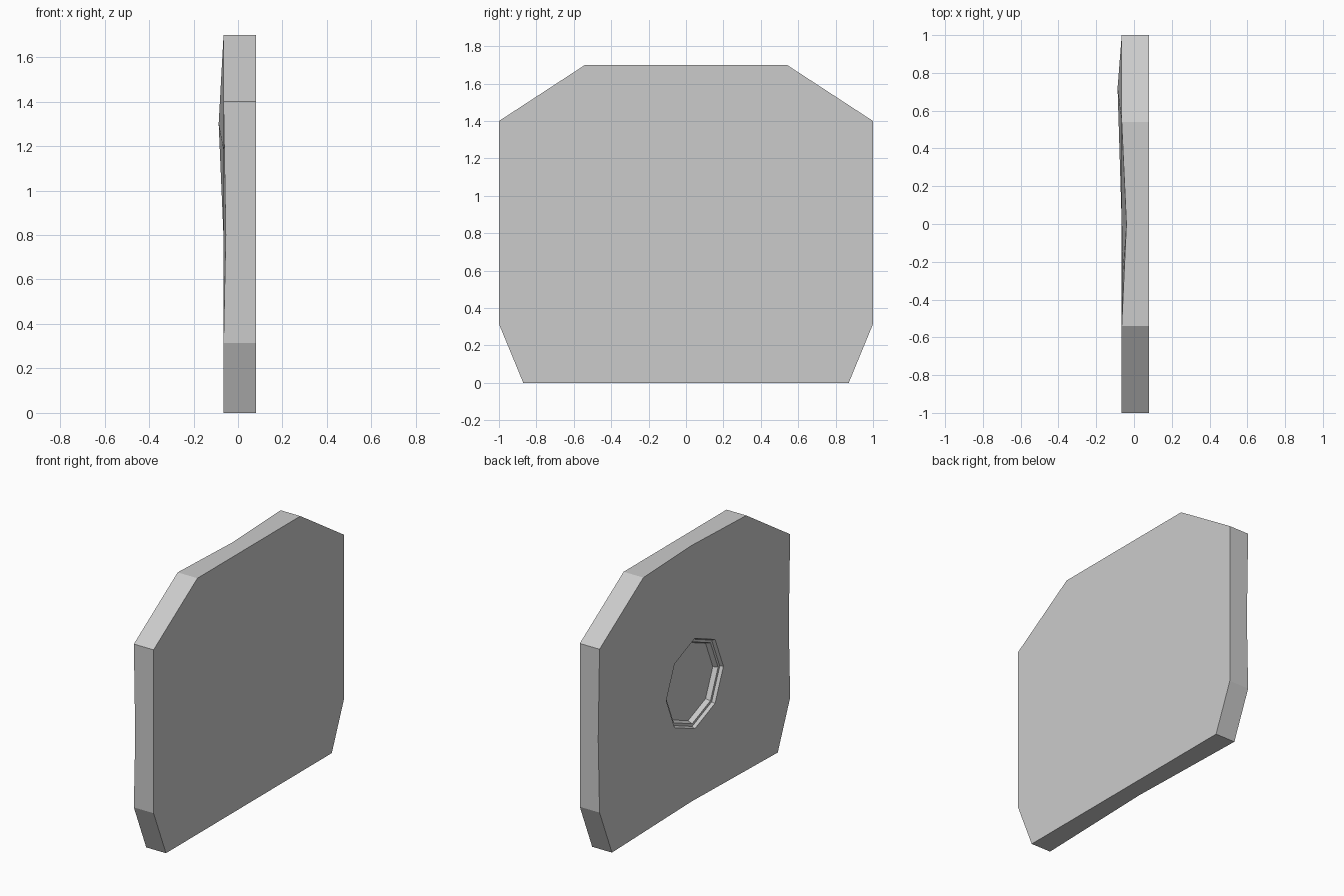
import bpy, bmesh, math
from mathutils import Vector
from mathutils.geometry import delaunay_2d_cdt

if "Cube" in bpy.data.objects:
    bpy.data.objects.remove(bpy.data.objects["Cube"])

FLAT_X, FACE_X = 0.08, -0.065
CENTRE = Vector((0, 0.79))

# slab outline as (y, z, depth of the worn face), edge midpoints are worn inward
outline = [(0.54, 1.7, -0.065), (0, 1.7, -0.04), (-0.54, 1.7, -0.065), (-1, 1.4, -0.065),
           (-1, 0.80, -0.055), (-1, 0.315, -0.065), (-0.87, 0, -0.065), (0, 0, -0.04),
           (0.87, 0, -0.065), (1, 0.315, -0.065), (1, 0.80, -0.055), (1, 1.4, -0.065)]
# bumps and dents of the worn face
bumps = [(0.72, 1.30, -0.087), (-0.26, 1.6, -0.06), (-0.72, 1.27, -0.066),
         (0.69, 0.16, -0.055), (0, 0.13, -0.046), (-0.54, 0.18, -0.056),
         (0.74, 0.34, -0.058), (0.86, 0.84, -0.063), (0, 1.18, -0.065), (-0.7, 0.75, -0.065)]


def octagon(r, x):
    return [(r * math.cos(i * math.pi / 4), CENTRE.y + r * math.sin(i * math.pi / 4), x)
            for i in range(8)]


def vert(bm, p):
    return bm.verts.new((p[2], p[0], p[1]))


bm = bmesh.new()

# worn face, triangulated between the outline and the socket rim
points = outline + octagon(0.30, FACE_X) + bumps
n = len(outline)
edges = [(i, (i + 1) % n) for i in range(n)] + [(n + i, n + (i + 1) % 8) for i in range(8)]
edges.append((n + 8, 10))
verts = [vert(bm, p) for p in points]
_, _, tris, orig, _, _ = delaunay_2d_cdt([Vector(p[:2]) for p in points], edges, [], 0, 1e-5)
for t in tris:
    ids = [orig[i][0] for i in t]
    if all(n <= i < n + 8 for i in ids) or all(i < n and outline[i][1] == 1.7 for i in ids):
        continue
    mid = sum((Vector(points[i][:2]) for i in ids), Vector((0, 0))) / 3
    if (mid - CENTRE).length > 0.2:
        bm.faces.new([verts[i] for i in ids])

# edge walls and flat side
flat = [vert(bm, (p[0], p[1], FLAT_X)) for p in outline]
for i in range(n):
    j = (i + 1) % n
    bm.faces.new((verts[i], verts[j], flat[j], flat[i]))
bm.faces.new(flat)

# stepped octagonal socket
ring = verts[n:n + 8]
for r, depth in ((0.29, 0.02), (0.272, 0.02), (0.26, 0.05)):
    inner = [vert(bm, p) for p in octagon(r, FACE_X + depth)]
    for i in range(8):
        j = (i + 1) % 8
        bm.faces.new((ring[i], ring[j], inner[j], inner[i]))
    ring = inner
bm.faces.new(ring)

bmesh.ops.recalc_face_normals(bm, faces=bm.faces)
mesh = bpy.data.meshes.new("stone_slab")
bm.to_mesh(mesh)
bm.free()
bpy.context.collection.objects.link(bpy.data.objects.new("stone_slab", mesh))
